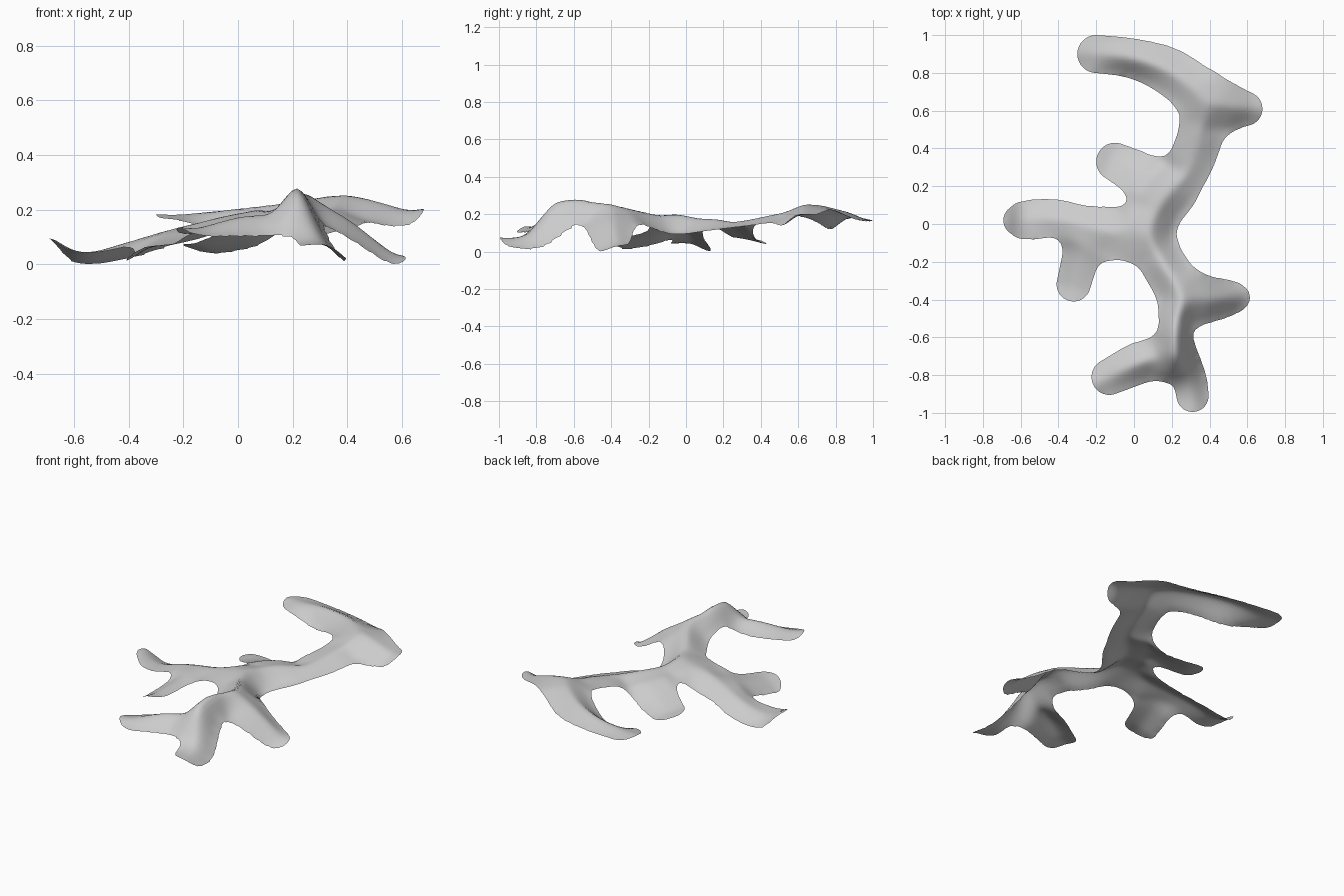
import bpy, bmesh, math
from mathutils import Vector, Matrix

cube = bpy.data.objects.get("Cube")
if cube:
    bpy.data.objects.remove(cube, do_unlink=True)

# Limb nodes: x, y, half width, then height at the left edge, middle and right edge
crown_and_spine = [(-.2, .9, .1, .165, .185, .16), (0, .875, .105, .16, .21, .11),
                   (.2, .8, .125, .17, .23, .16), (.37, .65, .13, .23, .255, .2),
                   (.36, .5, .12, .16, .21, .18), (.28, .29, .12, .125, .165, .155),
                   (.13, .1, .12, .1, .185, .18), (.09, -.07, .11, .09, .205, .18),
                   (.16, -.22, .12, .11, .215, .14), (.25, -.38, .12, .18, .26, .16),
                   (.22, -.55, .09, .14, .31, .18), (.22, -.7, .09, .13, .3, .2)]
back_tip = [(.4, .64, .13, .23, .255, .2), (.5, .62, .12, .22, .24, .15),
            (.59, .61, .09, .2, .205, .14)]
side_leg = [(.28, -.4, .11, .2, .24, .17), (.39, -.4, .12, .13, .18, .1),
            (.52, -.39, .085, .05, .085, .015), (.57, -.39, .04, .04, .05, .015)]
front_leg = [(.23, -.72, .09, .12, .26, .2), (.29, -.81, .09, .015, .11, .09),
             (.31, -.91, .085, .015, .08, .07)]
front_arm = [(-.13, -.81, .095, .11, .14, .1), (.03, -.735, .11, .125, .185, .1),
             (.12, -.715, .1, .15, .175, .1)]
long_arm = [(-.65, .02, .03, .08, .085, .08), (-.58, .02, .1, -.005, .035, .04),
            (-.42, .03, .1, .015, .08, .06), (-.28, 0, .1, .065, .12, .11),
            (-.1, -.05, .14, .11, .165, .14), (.07, -.04, .13, .17, .2, .17)]
short_arm = [(-.32, -.32, .09, .01, .065, .075), (-.27, -.13, .1, .045, .1, .11)]
back_arm = [(-.1, .33, .1, .04, .065, .08), (.05, .25, .12, .075, .13, .14),
            (.18, .16, .12, .155, .175, .17)]


def smooth_path(nodes, parts=3):
    """Pass a smooth curve through the nodes of a limb."""
    pts = [Vector(n) for n in nodes]
    pts = [pts[0]] + pts + [pts[-1]]
    path = []
    for a, b, c, d in zip(pts, pts[1:], pts[2:], pts[3:]):
        for k in range(parts):
            t = k / parts
            path.append(b + (c - a) * (t / 2) + (a * 2 - b * 5 + c * 4 - d) * (t * t / 2)
                        + (b * 3 - a - c * 3 + d) * (t ** 3 / 2))
    return path + [pts[-1]]


limbs = [smooth_path(limb) for limb in (crown_and_spine, back_tip, side_leg, front_leg,
                                        front_arm, long_arm, short_arm, back_arm)]

# Height samples across and along every limb
samples = []
for limb in limbs:
    for i, (x, y, r, left, mid, right) in enumerate(limb):
        a, b = limb[max(i - 1, 0)], limb[min(i + 1, len(limb) - 1)]
        side = Vector((a[1] - b[1], b[0] - a[0])).normalized() * r
        samples += [(x, y, mid), (x + side.x, y + side.y, left),
                    (x - side.x, y - side.y, right)]


def limb_distance(p, limb):
    """Distance from p to a tapering rounded path, negative inside."""
    best = math.inf
    for a, b in zip(limb, limb[1:]):
        start = Vector(a[:2])
        span = Vector(b[:2]) - start
        t = min(max((p - start).dot(span) / span.length_squared, 0), 1)
        best = min(best, (p - start - span * t).length - a[2] - (b[2] - a[2]) * t)
    return best


def outline(p, blend=.1):
    """Distance to all limbs joined with soft fillets."""
    total = math.inf
    for limb in limbs:
        d = limb_distance(p, limb)
        h = max(blend - abs(d - total), 0) / blend if total < math.inf else 0
        total = min(d, total) - h * h * blend / 4
    return total


def height(p, reach=.04):
    """Local plane fitted through the nearby height samples."""
    m = Matrix.Diagonal((1e-6, 3e-4, 3e-4))
    rhs = Vector((0, 0, 0))
    for x, y, z in samples:
        dx, dy = x - p.x, y - p.y
        w = math.exp(-(dx * dx + dy * dy) / (2 * reach * reach))
        if w < 1e-5:
            continue
        row = (1, dx, dy)
        for i in range(3):
            rhs[i] += w * row[i] * z
            for j in range(3):
                m[i][j] += w * row[i] * row[j]
    return (m.inverted() @ rhs)[0]


# Flat sheet trimmed to the outline
step = .018
bm = bmesh.new()
bmesh.ops.create_grid(bm, x_segments=80, y_segments=116, size=1)
for v in bm.verts:
    v.co.x *= step * 40
    v.co.y *= step * 58
outside = [f for f in bm.faces if outline(f.calc_center_median().xy) > 0]
bmesh.ops.delete(bm, geom=outside, context='FACES')

# Pull the ragged border onto the outline
for v in [v for v in bm.verts if v.is_boundary]:
    for _ in range(4):
        p, e = v.co.xy, .002
        d = outline(p)
        grad = Vector((outline(p + Vector((e, 0))) - d, outline(p + Vector((0, e))) - d))
        if grad.length > 0:
            p -= grad.normalized() * d
        v.co.x, v.co.y = p
inner = [v for v in bm.verts if not v.is_boundary]
for _ in range(3):
    bmesh.ops.smooth_vert(bm, verts=inner, factor=.5, use_axis_x=True, use_axis_y=True)

# Raise the sheet to its bent form
for v in bm.verts:
    v.co.z = max(height(v.co.xy), 0)
for _ in range(2):
    bmesh.ops.smooth_vert(bm, verts=bm.verts[:], factor=.5, use_axis_z=True)

mesh = bpy.data.meshes.new("branching_sheet")
bm.to_mesh(mesh)
bm.free()
sheet = bpy.data.objects.new("branching_sheet", mesh)
bpy.context.collection.objects.link(sheet)

grey = bpy.data.materials.new("light_grey")
grey.use_nodes = True
colour = (.6, .6, .6, 1)
grey.diffuse_color = colour
grey.node_tree.nodes["Principled BSDF"].inputs["Base Color"].default_value = colour
mesh.materials.append(grey)
for f in mesh.polygons:
    f.use_smooth = True
